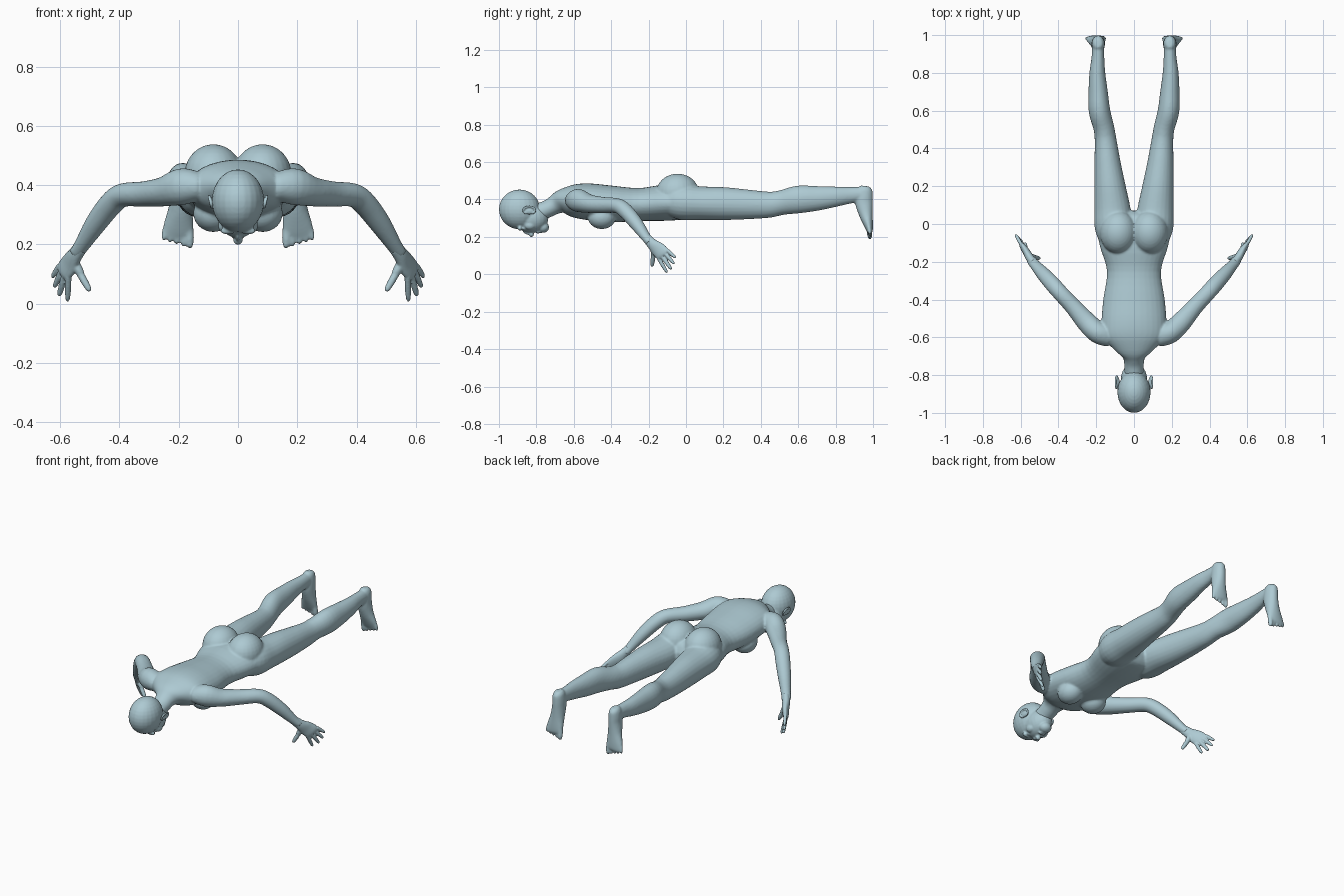
import bpy, bmesh, math
from mathutils import Vector, Matrix

if "Cube" in bpy.data.objects:
    bpy.data.objects.remove(bpy.data.objects["Cube"], do_unlink=True)

skin = bpy.data.materials.new("pale blue grey")
skin.use_nodes = True
COLOUR = (0.42, 0.59, 0.65, 1)
skin.diffuse_color = COLOUR
skin.node_tree.nodes["Principled BSDF"].inputs["Base Color"].default_value = COLOUR
SIDES = (1, -1)


def spline(rows, steps=4):
    """Catmull-Rom interpolation of rows of numbers."""
    rows = [Vector(r) for r in rows]
    out = []
    for i in range(len(rows) - 1):
        a, b, c, d = rows[max(i - 1, 0)], rows[i], rows[i + 1], rows[min(i + 2, len(rows) - 1)]
        for k in range(steps):
            t = k / steps
            out.append(b + (c - a) * (t / 2) + (2 * a - 5 * b + 4 * c - d) * (t * t / 2)
                       + (3 * b - a - 3 * c + d) * (t ** 3 / 2))
    return out + [rows[-1]]


def tube(bm, rows, side, s=1, n=20):
    """Loft ellipses; each row is x, y, z, radius along side, other radius."""
    rows = spline(rows)
    rings = []
    for i, r in enumerate(rows):
        t = Vector(rows[min(i + 1, len(rows) - 1)][:3]) - Vector(rows[max(i - 1, 0)][:3])
        t.normalize()
        u = Vector(side)
        u = (u - t * u.dot(t)).normalized()
        v = t.cross(u)
        ring = []
        for k in range(n):
            a = math.tau * k / n
            p = Vector(r[:3]) + u * (r[3] * math.cos(a)) + v * (r[4] * math.sin(a))
            ring.append(bm.verts.new((p.x * s, p.y, p.z)))
        rings.append(ring)
    faces = [bm.faces.new(rings[0][::-1]), bm.faces.new(rings[-1])]
    for p, q in zip(rings, rings[1:]):
        for k in range(n):
            j = (k + 1) % n
            faces.append(bm.faces.new((p[k], p[j], q[j], q[k])))
    if s < 0:
        bmesh.ops.reverse_faces(bm, faces=faces)


def blob(bm, centre, radii, tilt=0):
    m = Matrix.Translation(centre) @ Matrix.Rotation(tilt, 4, "X") @ Matrix.Diagonal((*radii, 1))
    bmesh.ops.create_uvsphere(bm, u_segments=24, v_segments=16, radius=1, matrix=m)


def digit(bm, a, b, r, s):
    """Finger or toe with a rounded tip."""
    a, b = Vector(a), Vector(b)
    tube(bm, [(*a.lerp(b, t), r * k, r * k) for t, k in
              ((0, 1), (0.45, 1), (0.8, 0.85), (0.95, 0.6), (1, 0.2))], (0.3, 1, 0.2), s, 10)


def finish(name, bm, voxel, smooth):
    me = bpy.data.meshes.new(name)
    bm.to_mesh(me)
    bm.free()
    me.materials.append(skin)
    ob = bpy.data.objects.new(name, me)
    bpy.context.collection.objects.link(ob)
    mod = ob.modifiers.new("blend", "REMESH")
    mod.mode, mod.voxel_size, mod.use_smooth_shade = "VOXEL", voxel, True
    mod = ob.modifiers.new("soften", "SMOOTH")
    mod.factor, mod.iterations = 0.5, smooth
    return ob


# Torso with neck, shoulders, bust and buttocks
bm = bmesh.new()
torso = [(-.79, .33, .05, .05), (-.74, .35, .052, .047), (-.70, .372, .062, .052),
         (-.66, .39, .11, .066), (-.60, .392, .165, .088), (-.52, .388, .172, .098),
         (-.40, .376, .163, .098), (-.25, .373, .143, .088), (-.12, .382, .18, .096),
         (-.02, .382, .195, .09), (.04, .38, .16, .075), (.07, .38, .06, .03)]
tube(bm, [(0, *r) for r in torso], (1, 0, 0), n=32)
leg = [(.09, -.10, .39, .08, .075), (.107, -.02, .385, .1, .095), (.115, .08, .38, .096, .09),
       (.128, .2, .378, .083, .088), (.14, .32, .374, .07, .08), (.15, .44, .372, .058, .07),
       (.16, .51, .383, .055, .066), (.183, .6, .4, .057, .074), (.19, .7, .406, .051, .066),
       (.194, .8, .415, .042, .054), (.191, .88, .423, .034, .044), (.19, .96, .43, .03, .038)]
foot = [(.19, .958, .472, .018, .022), (.19, .956, .455, .03, .04), (.19, .953, .42, .035, .046),
        (.19, .952, .38, .036, .047), (.194, .962, .32, .041, .037), (.2, .975, .265, .051, .025),
        (.203, .982, .235, .053, .017), (.203, .984, .222, .048, .012)]
arm = [(.13, -.59, .395, .05, .06), (.19, -.575, .395, .062, .058), (.25, -.52, .378, .05, .054),
       (.32, -.44, .37, .043, .045), (.39, -.365, .366, .04, .042), (.43, -.32, .335, .04, .042),
       (.48, -.265, .27, .036, .037), (.525, -.215, .2, .026, .028), (.545, -.19, .17, .023, .026)]
for s in SIDES:
    tube(bm, leg, (1, 0, 0), s, 24)
    tube(bm, foot, (1, 0, 0), s, 24)
    tube(bm, arm, (0, 0, 1), s)
    blob(bm, (s * .083, -.045, .435), (.098, .115, .103))
    blob(bm, (s * .083, -.45, .305), (.068, .075, .063))
    # Toes, largest on the inner side
    for i in range(5):
        x = .164 + i * .0205
        digit(bm, (x, .978, .25), (x + .002 * (i - 1), .984, .187 + .0065 * i),
              .015 if i == 0 else .0105, s)
finish("body", bm, .0065, 4)

# Head: skull, jaw and facial features looking downwards
bm = bmesh.new()
blob(bm, (0, -.89, .347), (.088, .11, .106))
blob(bm, (0, -.825, .3), (.07, .09, .078), .15)
blob(bm, (0, -.765, .252), (.036, .033, .03))
blob(bm, (0, -.842, .226), (.009, .032, .016), -.25)
blob(bm, (0, -.826, .214), (.016, .013, .015))
blob(bm, (0, -.793, .226), (.024, .007, .009))
blob(bm, (0, -.781, .228), (.021, .007, .009))
for s in SIDES:
    blob(bm, (s * .034, -.888, .246), (.026, .012, .012))
    blob(bm, (s * .032, -.866, .246), (.015, .011, .011))
    blob(bm, (s * .045, -.835, .262), (.022, .03, .024))
finish("head", bm, .005, 3)

# Ears with a raised rim
for s, side in zip(SIDES, ("left", "right")):
    bm = bmesh.new()
    blob(bm, (s * .086, -.838, .338), (.01, .028, .018))
    loop = [(.092 + .005 * math.sin(a), -.838 + .032 * math.cos(a), .342 + .02 * math.sin(a), .006, .006)
            for a in (math.radians(d) for d in range(-60, 241, 30))]
    tube(bm, loop, (1, 0, 0), s, 8)
    finish(side + "_ear", bm, .004, 2)

# Hands: palm, four fingers and a thumb
knuckles = Vector((.572, -.15, .092)), Vector((.603, -.098, .128))
tips = [(.575, -.1, .008), (.604, -.078, .026), (.62, -.062, .055), (.627, -.055, .088)]
across = knuckles[1] - knuckles[0]
for s, side in zip(SIDES, ("left", "right")):
    bm = bmesh.new()
    tube(bm, [(.53, -.208, .192, .026, .022), (.55, -.182, .163, .03, .022),
              (.568, -.15, .134, .041, .02), (.586, -.126, .112, .042, .016),
              (.592, -.117, .1, .036, .011)], across, s)
    for i, tip in enumerate(tips):
        base = knuckles[0].lerp(knuckles[1], i / 3)
        digit(bm, base, tip, .0115 - .0008 * abs(i - 1), s)
    digit(bm, (.555, -.172, .145), (.525, -.175, .09), .016, s)
    digit(bm, (.535, -.174, .105), (.499, -.182, .042), .0125, s)
    finish(side + "_hand", bm, .004, 2)
